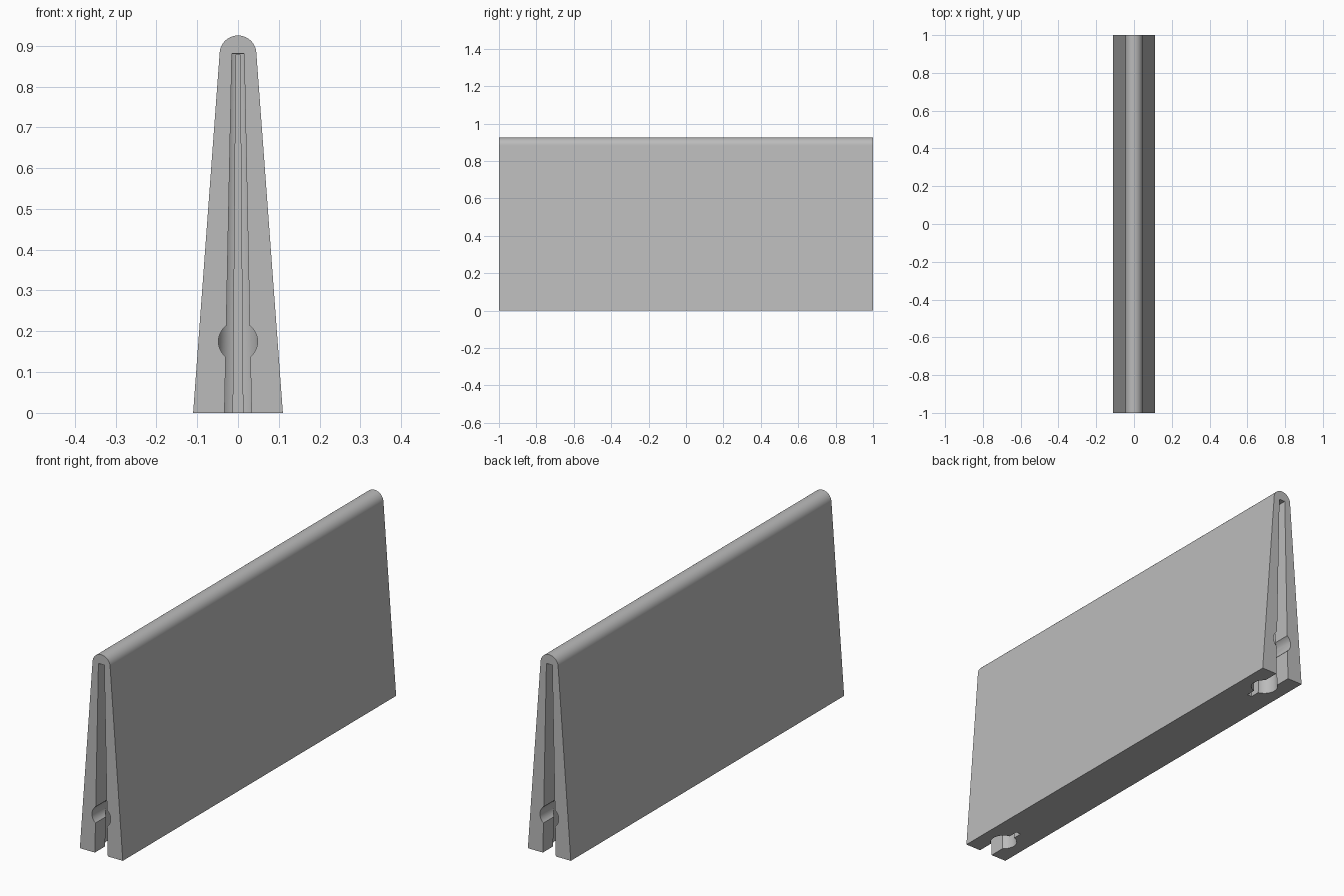
import bpy
import bmesh
from math import sin, cos, radians

old = bpy.data.objects.get("Cube")
if old:
    bpy.data.objects.remove(old, do_unlink=True)

# Single grey material
grey = bpy.data.materials.new("plain grey")
grey.use_nodes = True
colour = (0.5, 0.5, 0.5, 1)
grey.diffuse_color = colour
grey.node_tree.nodes["Principled BSDF"].inputs["Base Color"].default_value = colour


def make_object(name, bm):
    bmesh.ops.recalc_face_normals(bm, faces=bm.faces)
    mesh = bpy.data.meshes.new(name)
    bm.to_mesh(mesh)
    bm.free()
    mesh.materials.append(grey)
    obj = bpy.data.objects.new(name, mesh)
    bpy.context.collection.objects.link(obj)
    return obj


def loft(name, rings):
    """Solid between two rings with equal point counts."""
    bm = bmesh.new()
    a, b = [[bm.verts.new(p) for p in ring] for ring in rings]
    bm.faces.new(a)
    bm.faces.new(b)
    n = len(a)
    for i in range(n):
        j = (i + 1) % n
        bm.faces.new((a[i], a[j], b[j], b[i]))
    return make_object(name, bm)


def prism(name, profile, y0, y1):
    return loft(name, [[(x, y, z) for x, z in profile] for y in (y0, y1)])


def circle(r, steps=48):
    return [(r * cos(radians(360 * i / steps)), r * sin(radians(360 * i / steps)))
            for i in range(steps)]


def slot(name, low, high, top, y0, y1):
    """Tapered slot whose cutter runs on below the base."""
    drop = 0.1
    w = low + (low - high) * drop / top
    return prism(name, [(-w, -drop), (w, -drop), (high, top), (-high, top)], y0, y1)


# Wedge body with a rounded ridge
arc = [(0.045 * cos(radians(a)), 0.88 + 0.045 * sin(radians(a)))
       for a in range(4, 177, 4)]
body = prism("wedge_body", [(-0.11, 0), (0.11, 0)] + arc, -1, 1)

# Keyhole recess at each end: mouth, tapered bore, narrow slit, round notch
cutters = []
for side, s in (("front", -1), ("back", 1)):
    cutters.append(slot(side + "_mouth", 0.033, 0.015, 0.881, s * 1.1, s * 0.88))
    base, top = 0.057, 0.026
    wide = base + (base - top) * 0.1 / 0.88
    cutters.append(loft(side + "_bore", [
        [(x, y + s * 0.88, z) for x, y in circle(r)]
        for r, z in ((wide, -0.1), (top, 0.88))]))
    cutters.append(slot(side + "_slit", 0.012, 0.005, 0.879, s * 0.88, s * 0.78))
    cutters.append(prism(side + "_notch",
                         [(x, z + 0.175) for x, z in circle(0.048)],
                         s * 1.1, s * 0.88))

for cutter in cutters:
    cutter.hide_render = True
    mod = body.modifiers.new(cutter.name, "BOOLEAN")
    mod.operation = "DIFFERENCE"
    mod.solver = "EXACT"
    mod.object = cutter

bpy.ops.object.select_all(action="DESELECT")
body.select_set(True)
bpy.context.view_layer.objects.active = body
for cutter in cutters:
    bpy.ops.object.modifier_apply(modifier=cutter.name)
    bpy.data.objects.remove(cutter, do_unlink=True)

bpy.ops.object.shade_smooth_by_angle(angle=radians(25))
